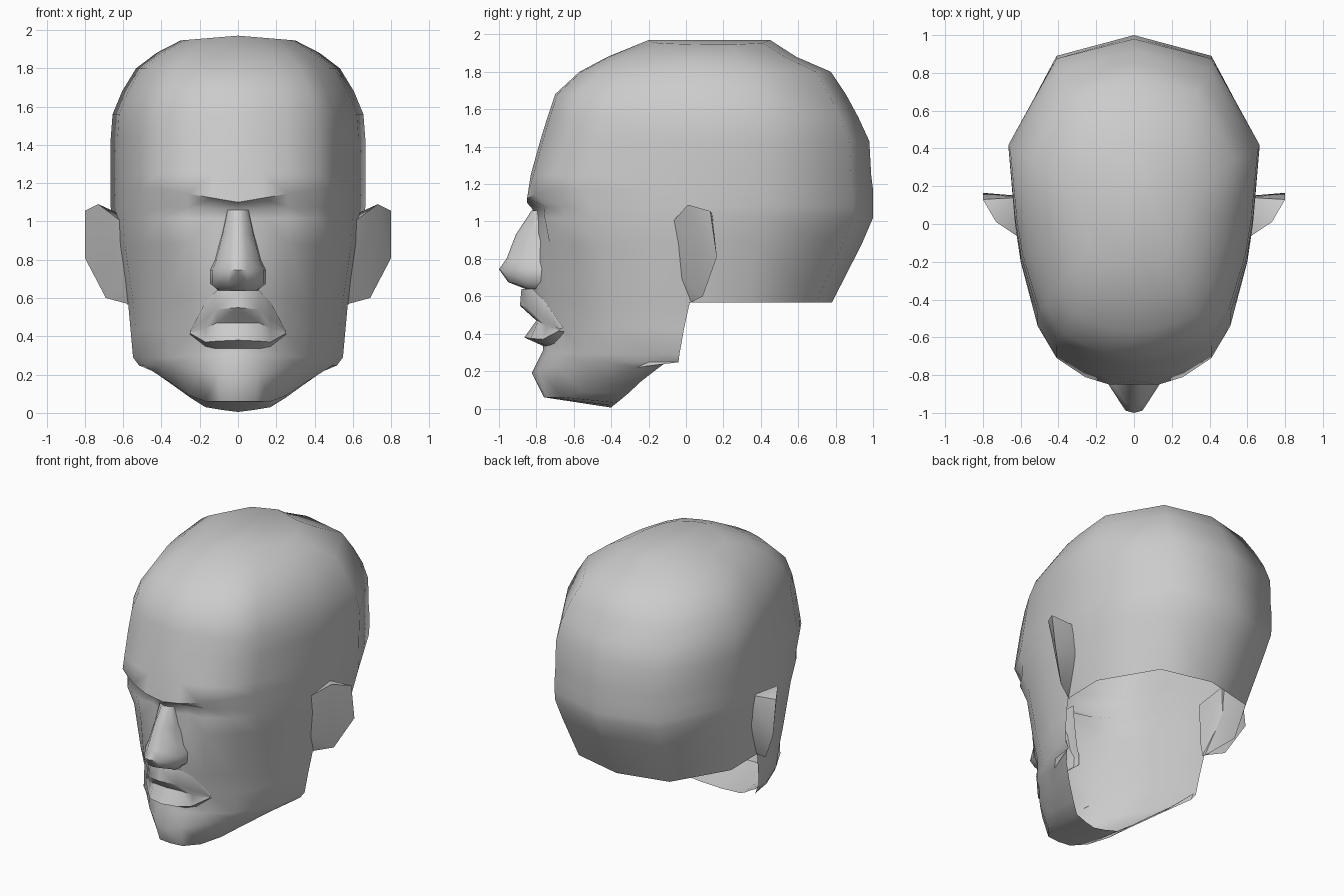
import bpy, bmesh, math

skin = bpy.data.materials.new("light_grey")
skin.diffuse_color = (0.6, 0.6, 0.6, 1)


def finish(name, bm, angle):
    """Turn a half mesh into a mirrored, smooth shaded object."""
    bmesh.ops.remove_doubles(bm, verts=bm.verts, dist=0.0005)
    mesh = bpy.data.meshes.new(name)
    bm.to_mesh(mesh)
    bm.free()
    mesh.materials.append(skin)
    ob = bpy.data.objects.new(name, mesh)
    bpy.context.collection.objects.link(ob)
    mod = ob.modifiers.new("mirror", 'MIRROR')
    mod.use_clip = True
    bpy.ops.object.select_all(action='DESELECT')
    ob.select_set(True)
    bpy.context.view_layer.objects.active = ob
    bpy.ops.object.shade_smooth_by_angle(angle=math.radians(angle))
    return ob


def sheet(bm, rows):
    """Skin rows of points, listed top to bottom, with quads."""
    vs = [[bm.verts.new(p) for p in row] for row in rows]
    for a, b in zip(vs, vs[1:]):
        for i in range(min(len(a), len(b)) - 1):
            bm.faces.new((a[i], b[i], b[i + 1], a[i + 1]))
    return vs


# Half outline of the head from forehead centre round to the back
COL_X = (0, .13, .26, .41, .51, .60, .63, .665, .41, 0)
COL_Y = (-.85, -.835, -.79, -.71, -.53, -.20, 0, .41, .89, 1.0)

# Cranium: height, front, back, width factor
cranium = [(1.945, -.20, .45, .45), (1.88, -.42, .59, .64), (1.80, -.57, .775, .80),
           (1.68, -.70, .855, .91), (1.56, -.74, .92, .985), (1.43, -.78, .98, 1),
           (1.25, -.83, .99, 1)]
rows = []
for z, yf, yb, w in cranium:
    k = (yb - yf) / 1.85
    crown = .025 if z > 1.9 else 0
    rows.append([(x * w, yf + (y + .85) * k, z + crown * (1 - x * w / .3))
                 for x, y in zip(COL_X, COL_Y)])

# Face: height, rise toward the temple, width factor, depth of seven columns
face = [
    (1.10, .17, 1.0, (-.85, -.85, -.81, -.71, -.54, -.20, 0)),        # brow
    (1.065, .03, 1.0, (-.82, -.76, -.73, -.64, -.51, -.20, 0)),       # upper lid
    (1.015, .01, 1.0, (-.82, -.76, -.755, -.655, -.51, -.20, 0)),     # lower lid
    (.90, -.05, .985, (-.80, -.77, -.73, -.59, -.46, -.20, 0)),       # cheekbone
    (.64, -.18, .91, (-.86, -.80, -.72, -.56, -.43, -.19, .02)),      # nose base
    (.43, 0, .89, (-.76, -.74, -.66, -.53, -.40, -.18, -.01)),        # mouth
    (.31, -.05, .87, (-.765, -.74, -.67, -.55, -.38, -.17, -.035)),   # chin crease
    (.19, .14, .82, (-.825, -.79, -.69, -.55, -.40, -.20, -.04)),     # chin
]
# Back of the head beside the first five face rows: back depth, width
back = [(1.0, 1.0), (1.0, 1.0), (1.0, .99), (.94, .95), (.78, .87)]
for i, (z, rise, w, ys) in enumerate(face):
    row = [(x * w, y, z + rise * min(x, .41)) for x, y in zip(COL_X, ys)]
    if i < len(back):
        yb, wb = back[i]
        row += [(x * wb, y * yb, row[-1][2]) for x, y in zip(COL_X[7:], COL_Y[7:])]
    rows.append(row)

# Lower jaw edge and the underside of the chin
rows.append([(0, -.76, .06), (.09, -.75, .06), (.17, -.66, .06), (.25, -.55, .09),
             (.34, -.42, .15), (.45, -.26, .22), (.535, -.04, .30)])
rows.append([(0, -.40, .005), (.08, -.39, .015), (.17, -.37, .03), (.25, -.31, .08),
             (.34, -.24, .145), (.44, -.15, .215), (.53, -.04, .295)])
bm = bmesh.new()
grid = sheet(bm, rows)
bm.faces.new(grid[0])          # crown
finish("head", bm, 60)

# Nose: height, ridge depth, ridge half width, wing half width, wing depth
nose = [(1.06, -.825, .03, .06, -.78), (.93, -.91, .035, .09, -.80),
        (.80, -.96, .045, .125, -.82), (.745, -1.0, .045, .15, -.83),
        (.675, -.95, .05, .15, -.83), (.64, -.86, .04, .11, -.82)]
bm = bmesh.new()
sheet(bm, [[(0, y, z), (r, y + .012, z), (w * .9, yw - .02, z), (w, yw + .10, z)]
           for z, y, r, w, yw in nose])
finish("nose", bm, 60)

# Lips: (height, depth) at four columns from the centre to the mouth corner
LIP_X = (0, .11, .17, .25)
lips = [((.64, -.88), (.64, -.82), (.58, -.76), (.43, -.655)),
        ((.55, -.888), (.54, -.85), (.49, -.775), (.425, -.68)),
        ((.47, -.80), (.47, -.79), (.44, -.745), (.42, -.67)),
        ((.38, -.865), (.375, -.83), (.37, -.765), (.415, -.68)),
        ((.335, -.765), (.335, -.745), (.345, -.70), (.41, -.65))]
bm = bmesh.new()
sheet(bm, [[(x, y, z) for x, (z, y) in zip(LIP_X, row)] for row in lips])
finish("lips", bm, 50)

# Ears: thin wedges flaring out behind the jaw
bm = bmesh.new()
for p in [(.61, -.07, 1.0), (.73, .01, 1.09), (.80, .13, 1.055), (.80, .165, .81),
          (.69, .09, .60), (.56, .02, .565), (.62, .14, 1.04), (.62, .15, .82),
          (.58, -.03, .7)]:
    bm.verts.new(p)
bmesh.ops.convex_hull(bm, input=bm.verts)
bmesh.ops.recalc_face_normals(bm, faces=bm.faces)
finish("ears", bm, 40)
